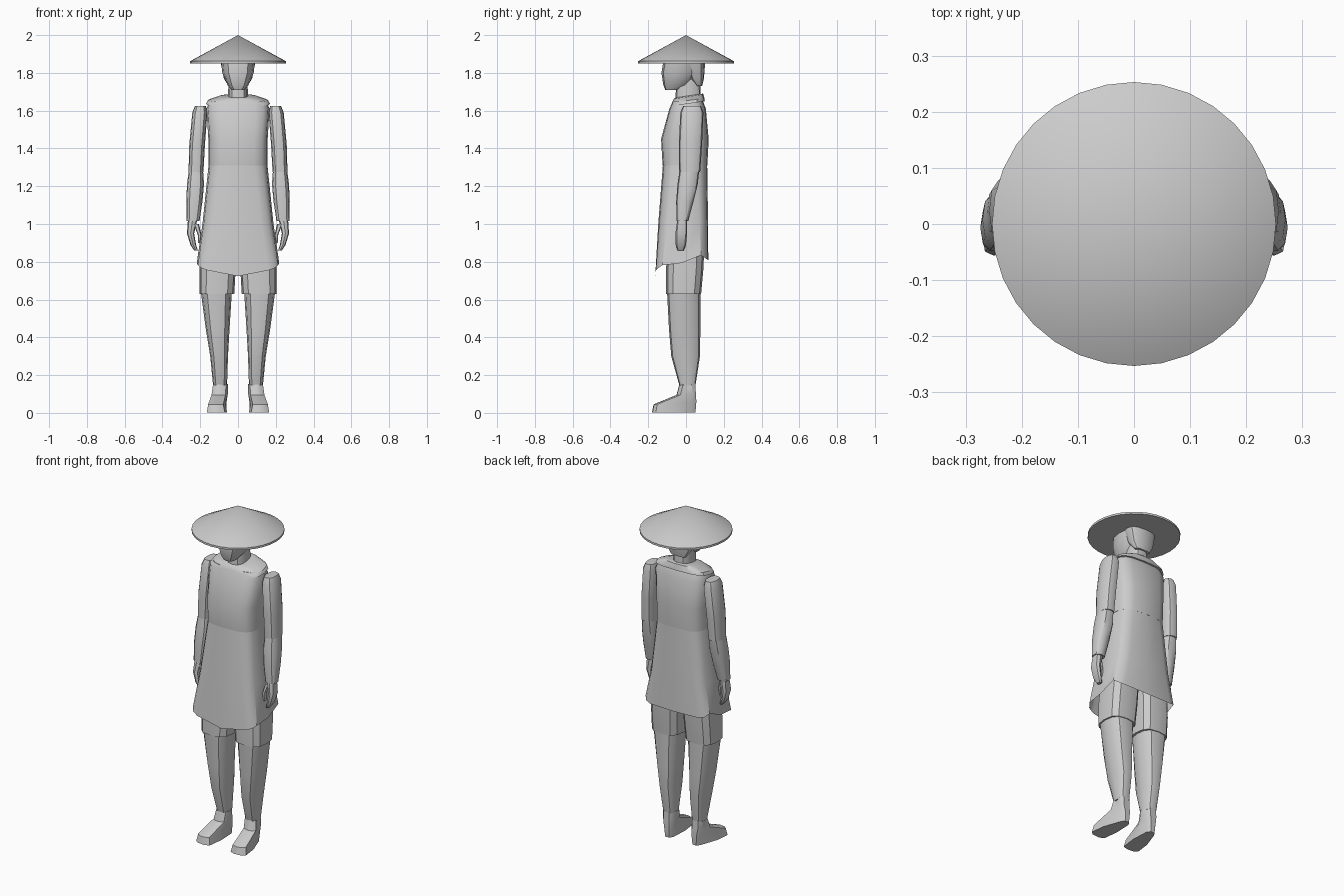
import bpy, bmesh, math

if "Cube" in bpy.data.objects:
    bpy.data.objects.remove(bpy.data.objects["Cube"])

grey = bpy.data.materials.new("plain grey")
grey.diffuse_color = (0.6, 0.6, 0.6, 1)
grey.use_nodes = True
grey.node_tree.nodes["Principled BSDF"].inputs["Base Color"].default_value = grey.diffuse_color


def spow(v, e):
    return math.copysign(abs(v) ** e, v)


def finish(name, bm, angle=35):
    bmesh.ops.recalc_face_normals(bm, faces=bm.faces)
    me = bpy.data.meshes.new(name)
    bm.to_mesh(me)
    bm.free()
    me.materials.append(grey)
    for p in me.polygons:
        p.use_smooth = True
    me.set_sharp_from_angle(angle=math.radians(angle))
    ob = bpy.data.objects.new(name, me)
    bpy.context.collection.objects.link(ob)
    return ob


def skin(name, loops, bottom=True, top=True, angle=35):
    """Skin a stack of point loops."""
    bm = bmesh.new()
    rows = [[bm.verts.new(p) for p in loop] for loop in loops]
    n = len(rows[0])
    for a, b in zip(rows, rows[1:]):
        for i in range(n):
            j = (i + 1) % n
            bm.faces.new((a[i], a[j], b[j], b[i]))
    if bottom:
        bm.faces.new(rows[0])
    if top:
        bm.faces.new(rows[-1])
    return finish(name, bm, angle)


def ring(x0, x1, y0, y1, z, n=12, e=0.75, tilt=0, side=1):
    """Rounded-box section between the given x and y limits."""
    cx, cy, rx, ry = (x0 + x1) / 2, (y0 + y1) / 2, (x1 - x0) / 2, (y1 - y0) / 2
    pts = []
    for i in range(n):
        t = 2 * math.pi * i / n
        y = cy + ry * spow(math.sin(t), e)
        pts.append((side * (cx + rx * spow(math.cos(t), e)), y, z + tilt * y))
    return pts


def loft(name, rows, side=1, bottom=True, top=True, angle=35, **kw):
    return skin(name, [ring(*r, side=side, **kw) for r in rows], bottom, top, angle)


# conical hat
bm = bmesh.new()
rims = [[bm.verts.new((0.253 * math.cos(i * math.pi / 16), 0.253 * math.sin(i * math.pi / 16), z))
         for i in range(32)] for z in (1.85, 1.862)]
apex = bm.verts.new((0, 0, 2))
for i in range(32):
    j = (i + 1) % 32
    bm.faces.new((rims[0][i], rims[0][j], rims[1][j], rims[1][i]))
    bm.faces.new((rims[1][i], rims[1][j], apex))
bm.faces.new(rims[0])
finish("hat", bm, 30)

# head, hair and neck
loft("head", [(-.035, .035, -.11, -.03, 1.71), (-.055, .055, -.12, .02, 1.735),
              (-.083, .083, -.13, .07, 1.80), (-.09, .09, -.12, .09, 1.86)])
loft("hair", [(-.05, .05, .055, .085, 1.73), (-.075, .075, .02, .095, 1.77),
              (-.093, .093, -.01, .102, 1.86)])
loft("neck", [(-.055, .055, -.06, .08, 1.60), (-.05, .05, -.05, .075, 1.77)])

# vest and shoulder collar
loft("vest", [(-.157, .157, -.124, .113, 1.31), (-.157, .157, -.132, .12, 1.45),
              (-.167, .167, -.088, .105, 1.61), (-.15, .15, -.07, .09, 1.65)], n=16, e=0.6)
loft("collar", [(-.17, .17, -.08, .10, 1.635), (-.16, .16, -.075, .097, 1.652),
                (-.10, .10, -.065, .093, 1.672), (-.055, .055, -.055, .088, 1.677)],
     n=16, e=0.65, tilt=0.15)

# tunic skirt, its hem dipping at front and back
hem = []
for x, y, z in ring(-.218, .218, -.163, .118, 0, n=16, e=0.33):
    if y < 0.03:
        z = 0.82 + (y - 0.03) * 0.5 + (0.04 * abs(x) / 0.218 if y < -0.1 else 0)
    else:
        z = 0.87 - (y - 0.03) * 0.7
    hem.append((x, y, z))
skin("tunic_skirt", [hem, ring(-.188, .188, -.147, .117, 1.0, n=16, e=0.45),
                     ring(-.154, .154, -.121, .112, 1.33, n=16, e=0.6)], bottom=False, top=False)

for side, tag in ((1, "left"), (-1, "right")):
    # arms
    loft(tag + "_upper_arm", [(.183, .262, -.036, .075, 1.275), (.175, .258, -.038, .085, 1.42),
                              (.162, .242, -.03, .092, 1.59), (.17, .228, -.015, .08, 1.625)], side)
    loft(tag + "_forearm", [(.204, .272, -.05, .012, 1.015), (.188, .274, -.052, .04, 1.12),
                            (.18, .270, -.045, .062, 1.21), (.185, .26, -.034, .07, 1.285)], side)
    # hand with thumb
    loft(tag + "_hand", [(.212, .232, -.045, -.012, .86), (.222, .252, -.055, .0, .89),
                         (.232, .27, -.056, .006, .95), (.215, .265, -.046, .006, 1.025)], side, n=8)
    loft(tag + "_thumb", [(.203, .213, -.05, -.03, .90), (.193, .212, -.052, -.025, .94),
                          (.207, .235, -.046, -.015, 1.0)], side, n=6)
    # shorts and lower leg
    loft(tag + "_shorts_leg", [(.02, .204, -.105, .08, .63), (.012, .204, -.105, .092, .76),
                               (.004, .19, -.10, .10, .95)], side, e=0.7)
    loft(tag + "_lower_leg", [(.058, .132, -.035, .05, .145), (.053, .147, -.078, .074, .30),
                              (.045, .17, -.09, .076, .44), (.033, .196, -.10, .076, .635)], side)
    # foot: heel-to-toe outlines stacked upward
    outlines = []
    for x0, x1, toe0, toe1, front, heel, z, zt in (
            (.063, .118, .07, .165, -.18, .05, .003, .003), (.060, .122, .078, .158, -.172, .055, .06, .045),
            (.060, .13, .066, .14, -.05, .052, .105, .095), (.062, .13, .064, .132, -.036, .05, .155, .15)):
        mid = (front + heel) / 2 - 0.01
        outlines.append([(side * x, y, h) for x, y, h in (
            (x0 + .015, heel, z), (x0, heel - .02, z), (toe0 - .012, mid, (z + zt) / 2),
            (toe0, front + .01, zt), (toe0 + .03, front, zt), (toe1 - .02, front + .003, zt),
            (toe1, front + .02, zt), (toe1 - .01, mid, (z + zt) / 2),
            (x1, heel - .02, z), (x1 - .015, heel, z))])
    skin(tag + "_foot", outlines, angle=40)
